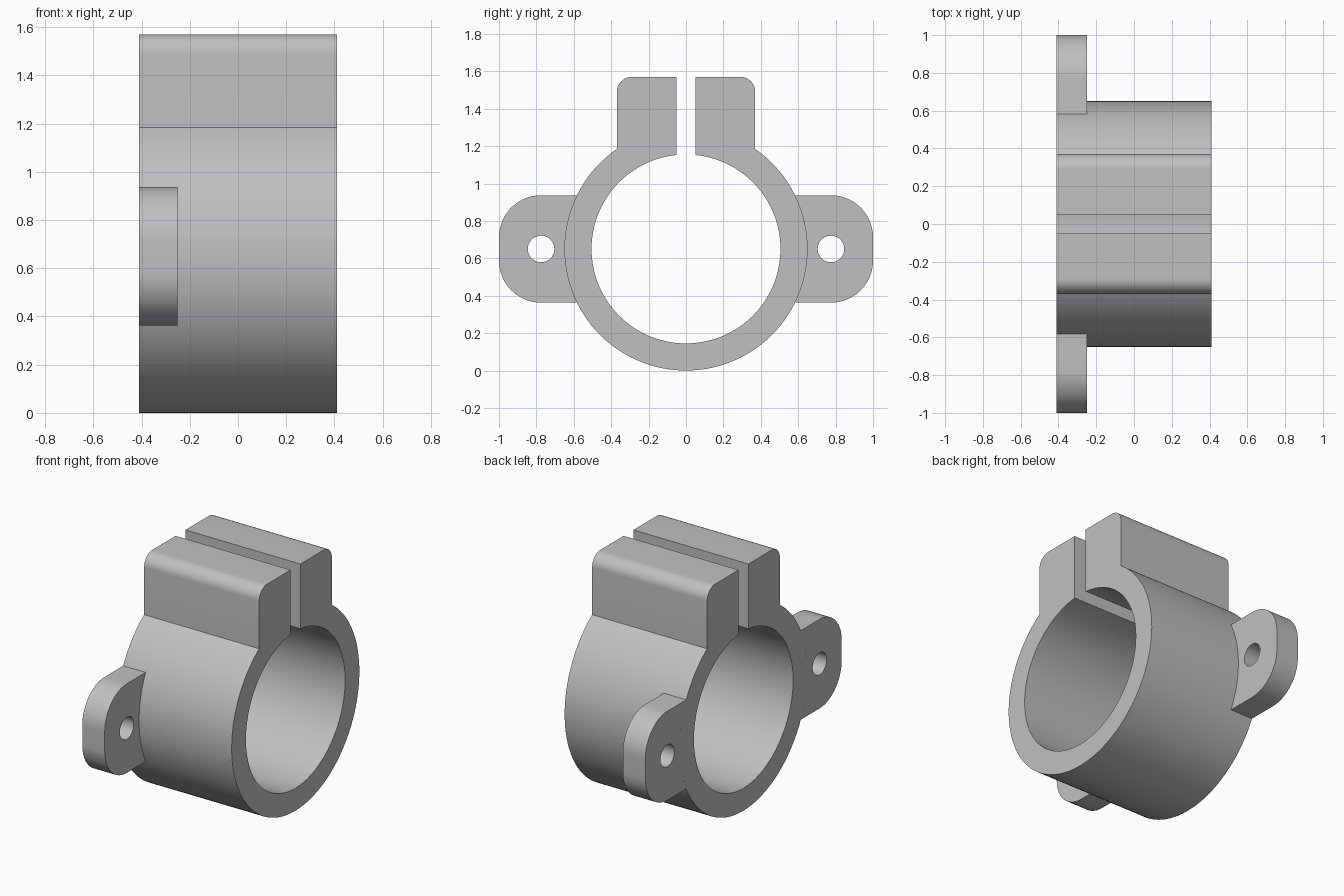
import bpy, bmesh
from math import sin, cos, asin, acos, pi, radians

if "Cube" in bpy.data.objects:
    bpy.data.objects.remove(bpy.data.objects["Cube"], do_unlink=True)

HALF = 0.41                       # half length along x
CZ, R_OUT, R_IN = 0.65, 0.65, 0.505
GAP, LUG_Y, TOP, LUG_R = 0.05, 0.37, 1.57, 0.08
EAR_H, EAR_R, EAR_X = 0.287, 0.225, -0.25

metal = bpy.data.materials.new("grey_metal")
metal.use_nodes = True
grey = (0.53, 0.53, 0.53, 1)
metal.diffuse_color = grey
metal.node_tree.nodes["Principled BSDF"].inputs["Base Color"].default_value = grey


def arc(cy, cz, r, a0, a1, n):
    """Points of an arc in the y-z plane."""
    return [(cy + r * cos(a0 + (a1 - a0) * i / n),
             cz + r * sin(a0 + (a1 - a0) * i / n)) for i in range(n + 1)]


def extrude_profile(name, loops, x0, x1, open_radius=None):
    """Fill closed y-z loops (later loops are holes) and extrude along x."""
    bm = bmesh.new()
    for pts in loops:
        vs = [bm.verts.new((x0, y, z)) for y, z in pts]
        for a, b in zip(vs, vs[1:] + vs[:1]):
            bm.edges.new((a, b))
    bmesh.ops.triangle_fill(bm, edges=bm.edges[:], use_beauty=True)
    ext = bmesh.ops.extrude_face_region(bm, geom=bm.faces[:], use_keep_orig=True)
    moved = [g for g in ext["geom"] if isinstance(g, bmesh.types.BMVert)]
    bmesh.ops.translate(bm, verts=moved, vec=(x1 - x0, 0, 0))
    bmesh.ops.recalc_face_normals(bm, faces=bm.faces[:])
    # Leave out the hidden wall that sits against the ring
    if open_radius:
        hidden = [f for f in bm.faces if abs(f.normal.x) < 0.5 and all(
            abs((v.co.y ** 2 + (v.co.z - CZ) ** 2) ** 0.5 - open_radius) < 1e-4
            for v in f.verts)]
        bmesh.ops.delete(bm, geom=hidden, context='FACES')
    mesh = bpy.data.meshes.new(name)
    bm.to_mesh(mesh)
    bm.free()
    mesh.materials.append(metal)
    ob = bpy.data.objects.new(name, mesh)
    bpy.context.collection.objects.link(ob)
    bpy.ops.object.select_all(action='DESELECT')
    ob.select_set(True)
    bpy.context.view_layer.objects.active = ob
    bpy.ops.object.shade_smooth_by_angle(angle=radians(30))
    return ob


# Split ring with two clamping lugs, one outline
a_out = acos(LUG_Y / R_OUT)
a_in = acos(GAP / R_IN)
outline = arc(0, CZ, R_OUT, pi - a_out, 2 * pi + a_out, 120)
outline += arc(LUG_Y - LUG_R, TOP - LUG_R, LUG_R, 0, pi / 2, 12)
outline += [(GAP, TOP)]
outline += arc(0, CZ, R_IN, a_in, -pi - a_in, 120)
outline += [(-GAP, TOP)]
outline += arc(-LUG_Y + LUG_R, TOP - LUG_R, LUG_R, pi / 2, pi, 12)
extrude_profile("split_clamp_ring", [outline], -HALF, HALF)

# Mounting ears with rounded corners and a screw hole
a_ear = asin(EAR_H / R_OUT)
ear = arc(0, CZ, R_OUT, a_ear, -a_ear, 20)
ear += arc(1 - EAR_R, CZ - EAR_H + EAR_R, EAR_R, -pi / 2, 0, 20)
ear += arc(1 - EAR_R, CZ + EAR_H - EAR_R, EAR_R, 0, pi / 2, 20)
hole = arc(0.775, CZ, 0.071, 0, 2 * pi, 40)[:-1]
for name, side in (("back_mounting_ear", 1), ("front_mounting_ear", -1)):
    loops = [[(side * y, z) for y, z in pts] for pts in (ear, hole)]
    extrude_profile(name, loops, -HALF, EAR_X, open_radius=R_OUT)
